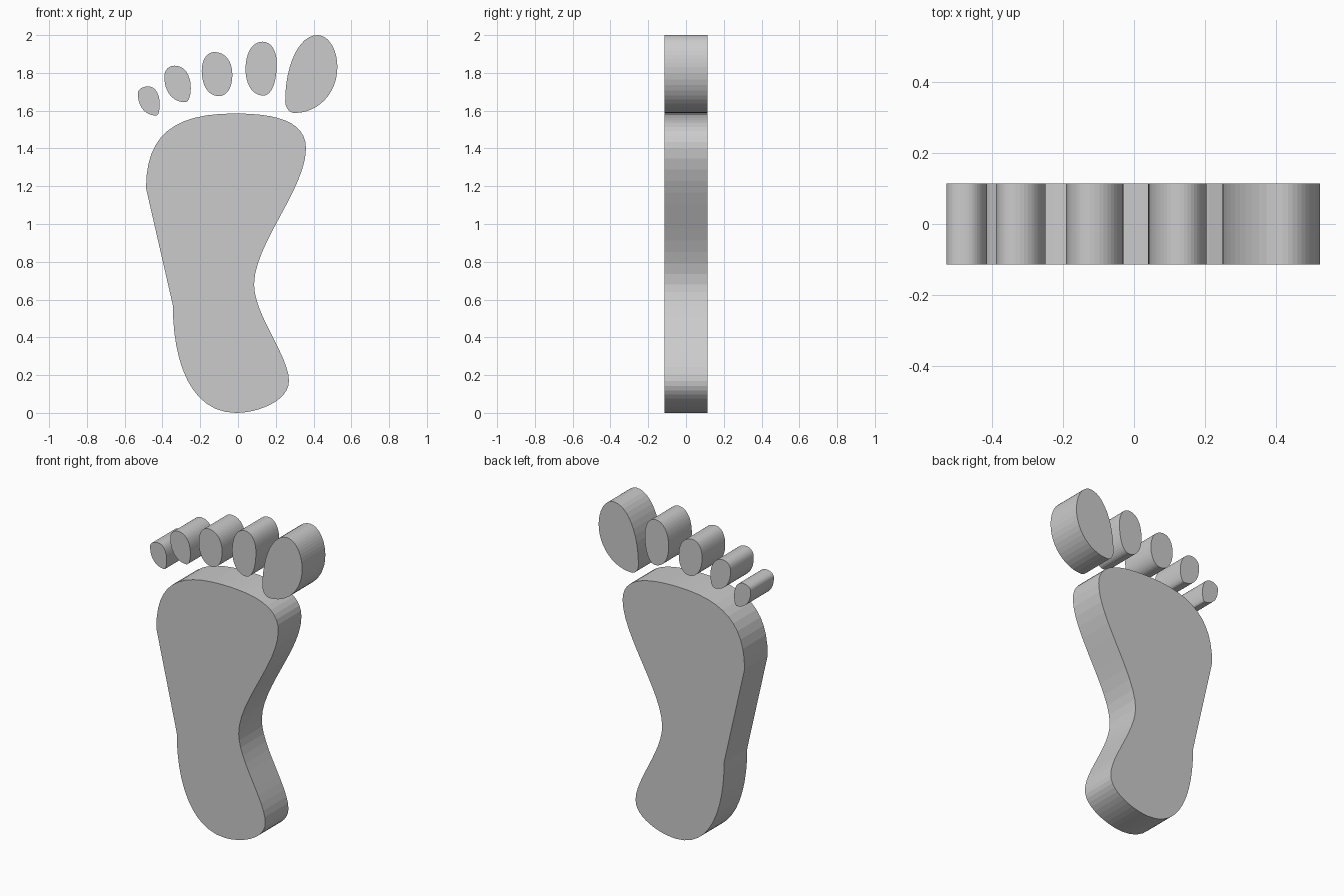
import bpy, bmesh
from mathutils import Vector
from mathutils.geometry import interpolate_bezier

if "Cube" in bpy.data.objects:
    bpy.data.objects.remove(bpy.data.objects["Cube"])

HALF_DEPTH = 0.115
STEPS = 12


def sample(segments):
    """Sample a closed chain of cubic (4 point) or straight (2 point) segments."""
    pts = []
    for seg in segments:
        v = [Vector(p) for p in seg]
        if len(v) == 2:
            pts.append(v[0])
        else:
            pts += interpolate_bezier(v[0], v[1], v[2], v[3], STEPS + 1)[:-1]
    return pts


def slab(name, outline):
    """Extrude an x-z outline through the full depth."""
    bm = bmesh.new()
    face = bm.faces.new([bm.verts.new((p[0], -HALF_DEPTH, p[1])) for p in outline])
    res = bmesh.ops.extrude_face_region(bm, geom=[face], use_keep_orig=True)
    verts = [g for g in res["geom"] if isinstance(g, bmesh.types.BMVert)]
    bmesh.ops.translate(bm, verts=verts, vec=(0, 2 * HALF_DEPTH, 0))
    bmesh.ops.recalc_face_normals(bm, faces=bm.faces)
    mesh = bpy.data.meshes.new(name)
    bm.to_mesh(mesh)
    bm.free()
    obj = bpy.data.objects.new(name, mesh)
    bpy.context.collection.objects.link(obj)


def toe(name, x0, x1, z0, z1, top_x, right_z, bottom_x, left_z, k):
    """Skewed oval from its bounds and the spot where it touches each side."""
    n = [Vector(p) for p in ((top_x, z1), (x1, right_z), (bottom_x, z0), (x0, left_z))]
    segs = []
    for i in range(4):
        a, b = n[i], n[(i + 1) % 4]
        corner = Vector((b.x, a.y)) if i % 2 == 0 else Vector((a.x, b.y))
        segs.append((a, a.lerp(corner, k), b.lerp(corner, k), b))
    slab(name, sample(segs))


# Sole: ball, arch, heel, then the straight outer edge
slab("sole", sample([
    ((-0.02, 1.585), (0.19, 1.585), (0.36, 1.55), (0.36, 1.40)),
    ((0.36, 1.40), (0.36, 1.19), (0.085, 0.89), (0.085, 0.68)),
    ((0.085, 0.68), (0.085, 0.52), (0.27, 0.30), (0.27, 0.17)),
    ((0.27, 0.17), (0.27, 0.06), (0.10, 0.0), (-0.01, 0.0)),
    ((-0.01, 0.0), (-0.25, 0.0), (-0.345, 0.27), (-0.345, 0.57)),
    ((-0.345, 0.57), (-0.487, 1.19)),
    ((-0.487, 1.19), (-0.487, 1.47), (-0.34, 1.585), (-0.02, 1.585)),
]))

# Toes, largest to smallest
toe("big_toe", 0.25, 0.526, 1.588, 2.0, 0.42, 1.83, 0.30, 1.65, 0.56)
toe("second_toe", 0.04, 0.205, 1.68, 1.965, 0.13, 1.85, 0.135, 1.82, 0.60)
toe("third_toe", -0.192, -0.03, 1.677, 1.91, -0.125, 1.79, -0.10, 1.81, 0.60)
toe("fourth_toe", -0.39, -0.25, 1.645, 1.838, -0.335, 1.72, -0.28, 1.78, 0.60)
toe("little_toe", -0.53, -0.415, 1.574, 1.728, -0.475, 1.635, -0.432, 1.69, 0.60)
